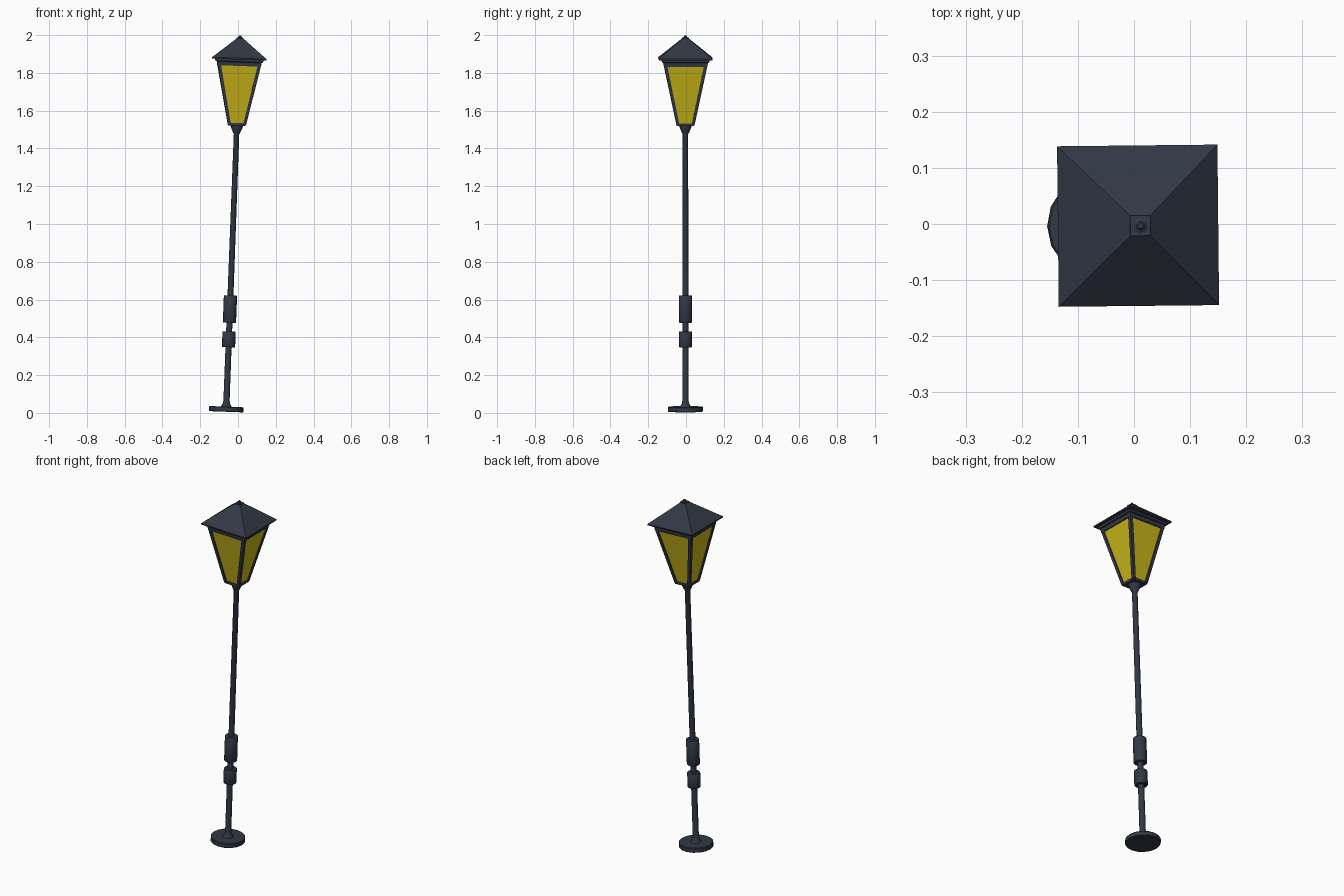
import bpy, bmesh, math
from mathutils import Matrix, Vector

if "Cube" in bpy.data.objects:
    bpy.data.objects.remove(bpy.data.objects["Cube"])

# the whole lamp leans slightly towards +x and is turned a touch about its axis
LEAN = (Matrix.Translation((-0.063, -0.003, 0.006))
        @ Matrix.Rotation(math.radians(2.15), 4, 'Y')
        @ Matrix.Rotation(math.radians(0.6), 4, 'Z'))


def material(name, color):
    m = bpy.data.materials.new(name)
    m.diffuse_color = color
    m.use_nodes = True
    m.node_tree.nodes["Principled BSDF"].inputs["Base Color"].default_value = m.diffuse_color
    return m


IRON = material("dark_iron", (0.032, 0.04, 0.06, 1))
GLASS = material("amber_glass", (0.60, 0.48, 0.01, 0.85))


def finish(name, bm, mat, smooth=False):
    bmesh.ops.recalc_face_normals(bm, faces=bm.faces)
    me = bpy.data.meshes.new(name)
    bm.to_mesh(me)
    bm.free()
    me.materials.append(mat)
    ob = bpy.data.objects.new(name, me)
    bpy.context.collection.objects.link(ob)
    ob.matrix_world = LEAN
    if smooth:
        bpy.ops.object.select_all(action='DESELECT')
        ob.select_set(True)
        bpy.context.view_layer.objects.active = ob
        bpy.ops.object.shade_smooth_by_angle(angle=math.radians(35))
    return ob


def add_loft(bm, rings):
    """Closed skin through equally sized rings of points."""
    loops = [[bm.verts.new(p) for p in ring] for ring in rings]
    n = len(loops[0])
    for a, b in zip(loops, loops[1:]):
        for i in range(n):
            j = (i + 1) % n
            bm.faces.new((a[i], a[j], b[j], b[i]))
    bm.faces.new(loops[0][::-1])
    bm.faces.new(loops[-1])


def turned(name, profile, sides=16):
    """Round part from (radius, height) pairs."""
    bm = bmesh.new()
    add_loft(bm, [[(r * math.cos(math.tau * i / sides), r * math.sin(math.tau * i / sides), z)
                   for i in range(sides)] for r, z in profile])
    return finish(name, bm, IRON, True)


def square(h, z, cx=0, cy=0):
    return [(cx - h, cy - h, z), (cx + h, cy - h, z), (cx + h, cy + h, z), (cx - h, cy + h, z)]


def stepped(name, profile):
    """Square part from (half width, height) pairs."""
    bm = bmesh.new()
    add_loft(bm, [square(h, z) for h, z in profile])
    return finish(name, bm, IRON)


# round base, pole and collars
turned("base", [(0.089, 0), (0.092, 0.003), (0.092, 0.024), (0.089, 0.027)])
turned("pole", [(0.03, 0.025), (0.026, 0.032), (0.019, 0.045), (0.0165, 0.06),
                (0.0145, 1.47), (0.02, 1.48), (0.034, 1.515), (0.034, 1.522)])
turned("lower_collar", [(0.033, 0.342), (0.035, 0.345), (0.035, 0.422), (0.033, 0.425)])
turned("upper_collar", [(0.033, 0.472), (0.035, 0.475), (0.035, 0.613), (0.033, 0.616)])

# lantern floor and the stepped rim beneath the roof
stepped("lantern_floor", [(0.046, 1.515), (0.046, 1.53)])
stepped("lantern_rim", [(0.115, 1.832), (0.118, 1.852), (0.125, 1.855), (0.128, 1.871)])

# four splayed corner bars
Z0, Z1, H0, H1 = 1.52, 1.845, 0.040, 0.108
bm = bmesh.new()
for sx, sy in ((-1, -1), (1, -1), (1, 1), (-1, 1)):
    add_loft(bm, [square(0.008, Z0, sx * H0, sy * H0), square(0.009, Z1, sx * H1, sy * H1)])
finish("corner_bars", bm, IRON)

# four thin glass panes between the bars
bm = bmesh.new()
for k in range(4):
    turn = Matrix.Rotation(k * math.pi / 2, 3, 'Z')
    rings = []
    for h, z in ((H0, Z0 + 0.003), (H1, Z1 - 0.006)):
        rings.append([turn @ Vector(p) for p in
                      ((-h, -h - 0.002, z), (h, -h - 0.002, z), (h, -h + 0.002, z), (-h, -h + 0.002, z))])
    add_loft(bm, rings)
finish("glass_panes", bm, GLASS)

# pyramid roof with a small cap and finial
stepped("roof", [(0.142, 1.866), (0.143, 1.873), (0.018, 1.977), (0.018, 1.981)])
turned("finial", [(0.013, 1.979), (0.013, 1.983), (0.008, 1.986), (0.008, 1.990), (0.005, 1.994)], 12)
